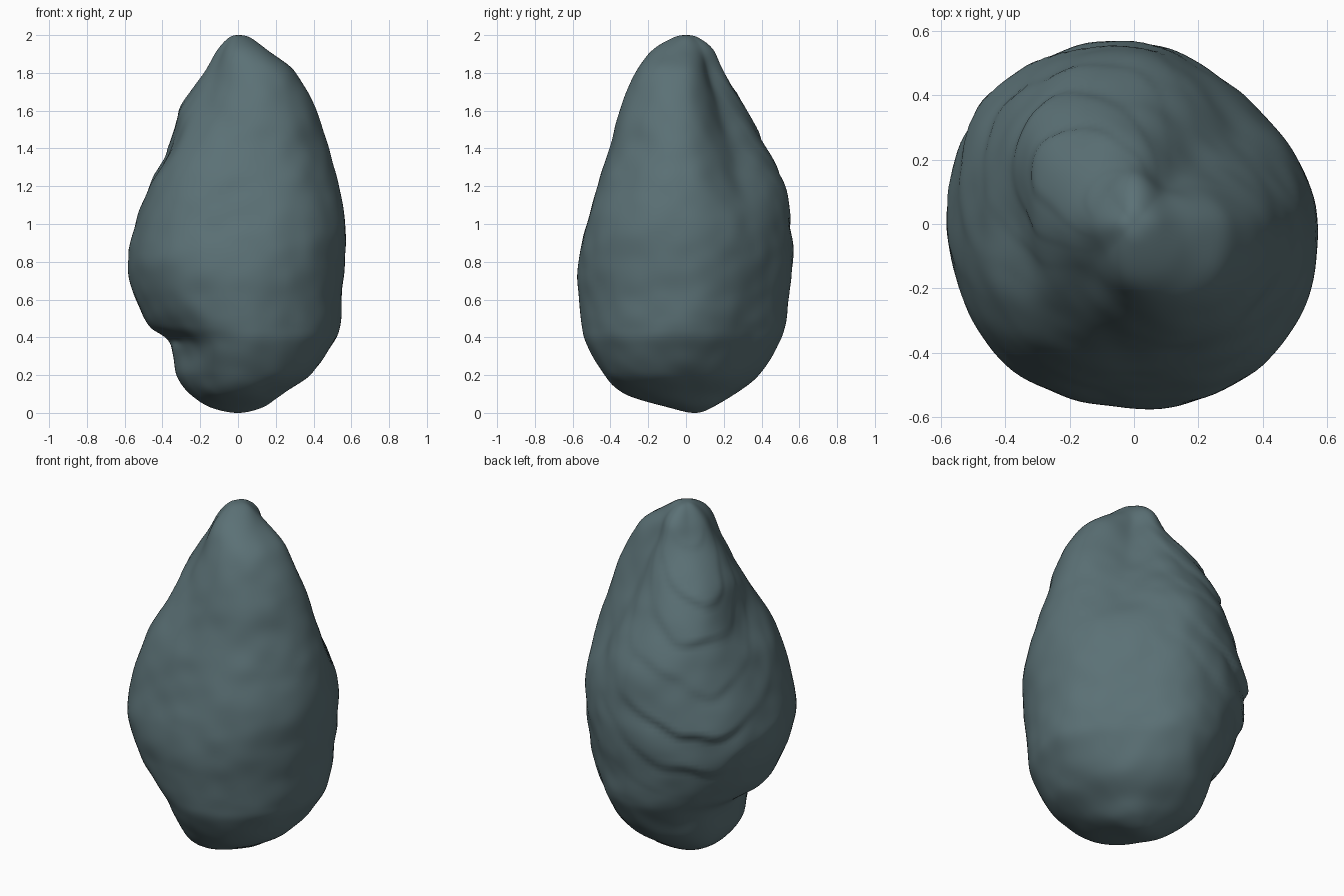
import bpy, bmesh, math
from mathutils import Vector, noise

if "Cube" in bpy.data.objects:
    bpy.data.objects.remove(bpy.data.objects["Cube"])

# Each row: height, then radius toward E, NE, N(back), NW, W, SW, S(front), SE
ROWS = [
    (0.00, 0, 0, 0, 0, 0, 0, 0, 0),
    (0.03, .13, .13, .12, .14, .15, .13, .12, .12),
    (0.10, .23, .24, .25, .29, .25, .25, .33, .28),
    (0.20, .38, .36, .38, .37, .32, .31, .43, .44),
    (0.36, .50, .44, .49, .43, .36, .36, .515, .53),
    (0.46, .54, .47, .53, .49, .47, .47, .545, .555),
    (0.60, .55, .495, .54, .54, .54, .54, .565, .57),
    (0.80, .56, .525, .565, .585, .58, .58, .565, .59),
    (1.00, .57, .51, .55, .575, .545, .555, .52, .58),
    (1.20, .53, .43, .525, .52, .47, .50, .475, .53),
    (1.40, .47, .34, .42, .45, .355, .405, .405, .46),
    (1.60, .41, .25, .31, .36, .30, .275, .335, .41),
    (1.80, .30, .17, .205, .19, .175, .165, .245, .32),
    (1.92, .15, .12, .15, .11, .11, .11, .17, .18),
    (1.985, .07, .06, .07, .05, .05, .05, .07, .07),
    (2.00, 0, 0, 0, 0, 0, 0, 0, 0),
]
SEGS, STEPS = 128, 9


def spline(a, b, c, d, t):
    return b + 0.5 * t * (c - a + t * (2 * a - 5 * b + 4 * c - d + t * (3 * (b - c) + d - a)))


def row(i):
    # Rows past the poles mirror through the axis so the ends stay round
    if i < 0 or i >= len(ROWS):
        j = -i if i < 0 else 2 * (len(ROWS) - 1) - i
        return (ROWS[j][0],) + tuple(-r for r in ROWS[j][1:])
    return ROWS[i]


def angle_from(a, centre):
    return (a - math.radians(centre) + math.pi) % (2 * math.pi) - math.pi


def relief(a, r, z):
    p = Vector((r * math.cos(a), r * math.sin(a), z))
    # Soft lumps and fine pitting
    h = 0.010 * noise.noise(p * 3.2) + 0.007 * noise.noise(p * 8 + Vector((5, 2, 1)))
    # Overlapping scalloped layers on the back left, uneven in depth
    d = angle_from(a, 135)
    s = (z - 0.28 * d * d + 0.09 * noise.noise(p * 4.5)) / 0.23
    f = s - math.floor(s)
    step = 0.5 - f if f < 0.8 else -0.3 + (f - 0.8) / 0.2 * 0.8
    window = max(0, min(1, (z - 0.5) / 0.2, (1.9 - z) / 0.2))
    depth = 0.020 + 0.018 * noise.noise(p * 3 + Vector((9, 4, 7)))
    h += depth * step * window * math.exp(-(d / 0.75) ** 2)
    # Undercut below the ledge on the left
    d = angle_from(a, 190)
    h -= 0.03 * math.exp(-(d / 0.4) ** 2 - ((z - 0.39) / 0.035) ** 2)
    return h * min(1, r / 0.2)


# Rock body: rings lofted through the rows
bm = bmesh.new()
rings = []
for i in range(len(ROWS) - 1):
    for k in range(STEPS):
        if i == 0 and k == 0:
            continue
        quad = [row(i + o) for o in (-1, 0, 1, 2)]
        vals = [spline(*c, k / STEPS) for c in zip(*quad)]
        z, radii = max(0.0, min(2.0, vals[0])), vals[1:]
        # The foot leans slightly to the back
        lean = 0.045 * max(0, 1 - z / 0.1) ** 2
        ring = []
        for n in range(SEGS):
            u = n / SEGS * 8
            m = int(u)
            r = spline(*(radii[(m + o) % 8] for o in (-1, 0, 1, 2)), u - m)
            a = 2 * math.pi * n / SEGS
            r += relief(a, r, z)
            ring.append(bm.verts.new((r * math.cos(a), r * math.sin(a) + lean, z)))
        rings.append(ring)
for lo, hi in zip(rings, rings[1:]):
    for n in range(SEGS):
        m = (n + 1) % SEGS
        bm.faces.new((lo[n], lo[m], hi[m], hi[n]))
# Close the two ends
for ring, y, z in ((rings[0], 0.045, 0.0), (rings[-1], 0.0, 2.0)):
    tip = bm.verts.new((0, y, z))
    for n in range(SEGS):
        bm.faces.new((tip, ring[n], ring[(n + 1) % SEGS]))
bmesh.ops.recalc_face_normals(bm, faces=bm.faces)
for f in bm.faces:
    f.smooth = True

mesh = bpy.data.meshes.new("rock")
bm.to_mesh(mesh)
bm.free()
rock = bpy.data.objects.new("rock", mesh)
bpy.context.collection.objects.link(rock)

mat = bpy.data.materials.new("slate grey")
mat.diffuse_color = (0.105, 0.165, 0.18, 1)
mat.use_nodes = True
mat.node_tree.nodes["Principled BSDF"].inputs["Base Color"].default_value = mat.diffuse_color
mesh.materials.append(mat)
